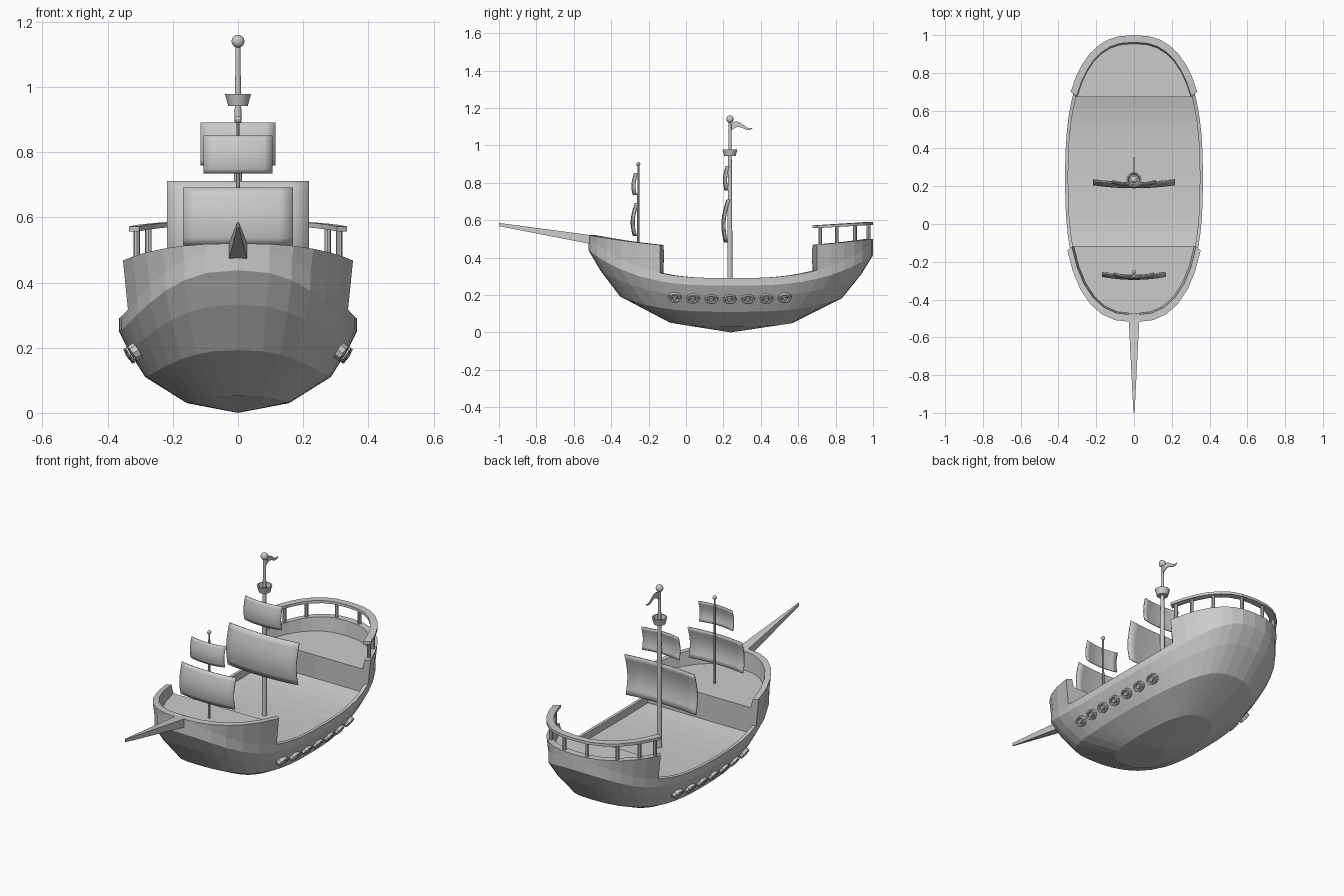
import bpy, bmesh, math
from mathutils import Matrix, Vector

if "Cube" in bpy.data.objects:
    bpy.data.objects.remove(bpy.data.objects["Cube"], do_unlink=True)

HALF_W, HALF_L, MID_Y, POWER = 0.365, 0.76, 0.24, 2.5


def finish(name, bm, mirror=False, smooth=False):
    bmesh.ops.remove_doubles(bm, verts=bm.verts, dist=0.0005)
    bmesh.ops.recalc_face_normals(bm, faces=bm.faces)
    mesh = bpy.data.meshes.new(name)
    bm.to_mesh(mesh)
    bm.free()
    ob = bpy.data.objects.new(name, mesh)
    bpy.context.collection.objects.link(ob)
    for p in mesh.polygons:
        p.use_smooth = smooth
    if mirror:
        mod = ob.modifiers.new("Mirror", "MIRROR")
        mod.merge_threshold = 0.0005
    return ob


def loft(bm, rows, closed=False):
    grid = [[bm.verts.new(p) for p in row] for row in rows]
    for a, b in zip(grid, grid[1:]):
        n = len(a)
        for j in range(n if closed else n - 1):
            k = (j + 1) % n
            bm.faces.new((a[j], a[k], b[k], b[j]))
    return grid


def lathe(name, profile, y, sides=10, smooth=True):
    """Revolve (radius, z) pairs about a vertical axis."""
    bm = bmesh.new()
    rows = []
    for i in range(sides + 1):
        a = math.tau * i / sides
        rows.append([(r * math.cos(a), y + r * math.sin(a), z) for r, z in profile])
    loft(bm, rows)
    ob = finish(name, bm, smooth=smooth)
    if smooth:
        ob.data.set_sharp_from_angle(angle=math.radians(40))
    return ob


# Plan outline of the ship: a full ellipse sampled by angle
def plan(t):
    s = math.sin(t)
    v = math.copysign(abs(s) ** (2 / POWER), s)
    return max(0, math.cos(t)) ** (2 / POWER), v


def angle_of(y):
    v = (y - MID_Y) / HALF_L
    return math.copysign(math.asin(abs(v) ** (POWER / 2)), v)


def span(a, b, n):
    return [a + (b - a) * i / n for i in range(n + 1)]


def place(t, sx, sy, z):
    u, v = plan(t)
    return (HALF_W * u * sx, MID_Y + HALF_L * v * sy, z)


def sheer(t):
    v = plan(t)[1]
    return 1 + (0.75 if v < 0 else 0.65) * abs(v) ** 3


FORE, AFT = angle_of(-0.14), angle_of(0.70)
fore_arc = span(-math.pi / 2, FORE, 6)
mid_arc = span(FORE, AFT, 9)
aft_arc = span(AFT, math.pi / 2, 7)
LEVELS = [(0, 0), (0.43, 0.03), (0.78, 0.11), (0.92, 0.19), (1, 0.25), (1, 0.29)]
RIM, DECK, CASTLE_DECK, INSET = 0.29, 0.25, 0.42, 0.955


def shell_section(t):
    return [place(t, s, s, z * sheer(t)) for s, z in LEVELS]


def waist_section(t):
    k = sheer(t)
    return [place(t, 1, 1, RIM * k), place(t, INSET, INSET, RIM * k),
            place(t, INSET, INSET, DECK * k), place(t, 0, INSET, DECK * k)]


def castle_section(t):
    v = plan(t)[1]
    top = 0.45 + (0.07 if v < 0 else 0.05) * v * v
    return [place(t, 1, 1, RIM * sheer(t)), place(t, 1.045, 1, top),
            place(t, 0.975, 0.95, top), place(t, 0.945, 0.94, CASTLE_DECK),
            place(t, 0, 0.94, CASTLE_DECK)]


# Hull with main deck, raised ends and bulkheads
bm = bmesh.new()
loft(bm, [shell_section(t) for t in fore_arc + mid_arc[1:] + aft_arc[1:]])
loft(bm, [waist_section(t) for t in mid_arc])
for arc, edge in ((fore_arc, FORE), (aft_arc, AFT)):
    loft(bm, [castle_section(t) for t in arc])
    bulkhead = castle_section(edge) + waist_section(edge)[:0:-1]
    bm.faces.new([bm.verts.new(p) for p in bulkhead])
finish("hull", bm, mirror=True)


# Stern railing and its posts
def rail_height(t):
    return 0.53 + 0.045 * plan(t)[1]


bm = bmesh.new()
rows = []
for t in aft_arc:
    z = rail_height(t)
    rows.append([place(t, 1.05, 1, z), place(t, 1.05, 1, z + 0.015),
                 place(t, 0.95, 0.95, z + 0.015), place(t, 0.95, 0.95, z)])
grid = loft(bm, rows, closed=True)
bm.faces.new(grid[0])
finish("stern_rail", bm, mirror=True)

bm = bmesh.new()
for y in (0.73, 0.82, 0.92, 0.995):
    t = angle_of(y)
    low, high = 0.44, rail_height(t) + 0.005
    spot = Vector(place(t, 1, 0.975, (low + high) / 2))
    bmesh.ops.create_cone(bm, cap_ends=True, segments=8, radius1=0.01, radius2=0.01,
                          depth=high - low, matrix=Matrix.Translation(spot))
finish("rail_posts", bm, mirror=True)

# Bowsprit: a tapering square beam
bm = bmesh.new()
rows = []
for y, w, low, high in ((-0.47, 0.03, 0.465, 0.515), (-1.0, 0.003, 0.568, 0.585)):
    rows.append([(-w, y, low), (w, y, low), (w, y, high), (-w, y, high)])
for ring in loft(bm, rows, closed=True):
    bm.faces.new(ring)
finish("bowsprit", bm)


# Masts with round tops
def ball(r, z):
    return [(r * math.sin(a), z - r * math.cos(a)) for a in span(0, math.pi, 8)]


MAIN_Y, FORE_Y = 0.235, -0.255
lathe("main_mast", [(0.014, 0.24), (0.012, 0.8), (0.007, 1.13)], MAIN_Y)
lathe("main_mast_ball", ball(0.02, 1.14), MAIN_Y, 12)
lathe("fore_mast", [(0.007, 0.41), (0.005, 0.9)], FORE_Y, 8)
lathe("fore_mast_ball", ball(0.011, 0.9), FORE_Y, 8)
lathe("crows_nest", [(0, 0.942), (0.03, 0.942), (0.04, 0.978), (0.033, 0.978),
                     (0.027, 0.952), (0, 0.952)], MAIN_Y, 12)


# Sails billowing forward
def sail(name, y, half_w, low, high, billow):
    bm = bmesh.new()
    rows = []
    for h in span(0, 1, 8):
        rows.append([(half_w * u,
                      y - billow * math.sin(math.pi * (0.15 + 0.85 * h))
                      - 0.016 * (1 - u * u), low + (high - low) * h)
                     for u in span(-1, 1, 8)])
    loft(bm, rows)
    ob = finish(name, bm, smooth=True)
    mod = ob.modifiers.new("Thickness", "SOLIDIFY")
    mod.thickness = 0.006
    mod.offset = 0


sail("main_sail_lower", MAIN_Y, 0.217, 0.48, 0.71, 0.027)
sail("main_sail_upper", MAIN_Y - 0.004, 0.115, 0.76, 0.89, 0.014)
sail("fore_sail_lower", FORE_Y, 0.168, 0.515, 0.69, 0.022)
sail("fore_sail_upper", FORE_Y - 0.004, 0.105, 0.735, 0.85, 0.014)

# Pennant at the masthead
bm = bmesh.new()
rows = []
for h in span(0, 1, 10):
    z = 1.1 + 0.013 * math.sin(h * math.tau * 0.95 - 0.4)
    w = 0.019 * (1 - h) + 0.002
    rows.append([(0.002 * side, MAIN_Y + 0.12 * h, z + w * up)
                 for side, up in ((-1, -1), (1, -1), (1, 1), (-1, 1))])
for ring in (lambda g: (g[0], g[-1]))(loft(bm, rows, closed=True)):
    bm.faces.new(ring)
finish("pennant", bm)

# Row of ringed portholes on each side
bm = bmesh.new()
for i in range(7):
    t = angle_of(-0.06 + 0.098 * i)
    u, v = plan(t)
    spot = Vector((HALF_W * u * 0.905, -0.06 + 0.098 * i, 0.178 * sheer(t)))
    # Local axes: along the hull, up the plank, outward
    out = Vector((0.84, 0.25 * v, -0.54)).normalized()
    along = Vector((0, 1, 0)).cross(out).cross(out).normalized()
    up = out.cross(along)
    frame = Matrix.Translation(spot) @ Matrix((along, up, out)).transposed().to_4x4()
    rows = []
    for a in span(0, math.tau, 10):
        ca, sa = math.cos(a), math.sin(a) * 0.78
        rows.append([frame @ Vector((r * ca, r * sa, h)) for r, h in
                     ((0.037, -0.01), (0.035, 0.01), (0.025, 0.01), (0.022, -0.006))])
    loft(bm, rows)
    bmesh.ops.create_cone(bm, cap_ends=True, segments=8, radius1=0.015, radius2=0.012,
                          depth=0.024, matrix=frame)
finish("portholes", bm, mirror=True)
